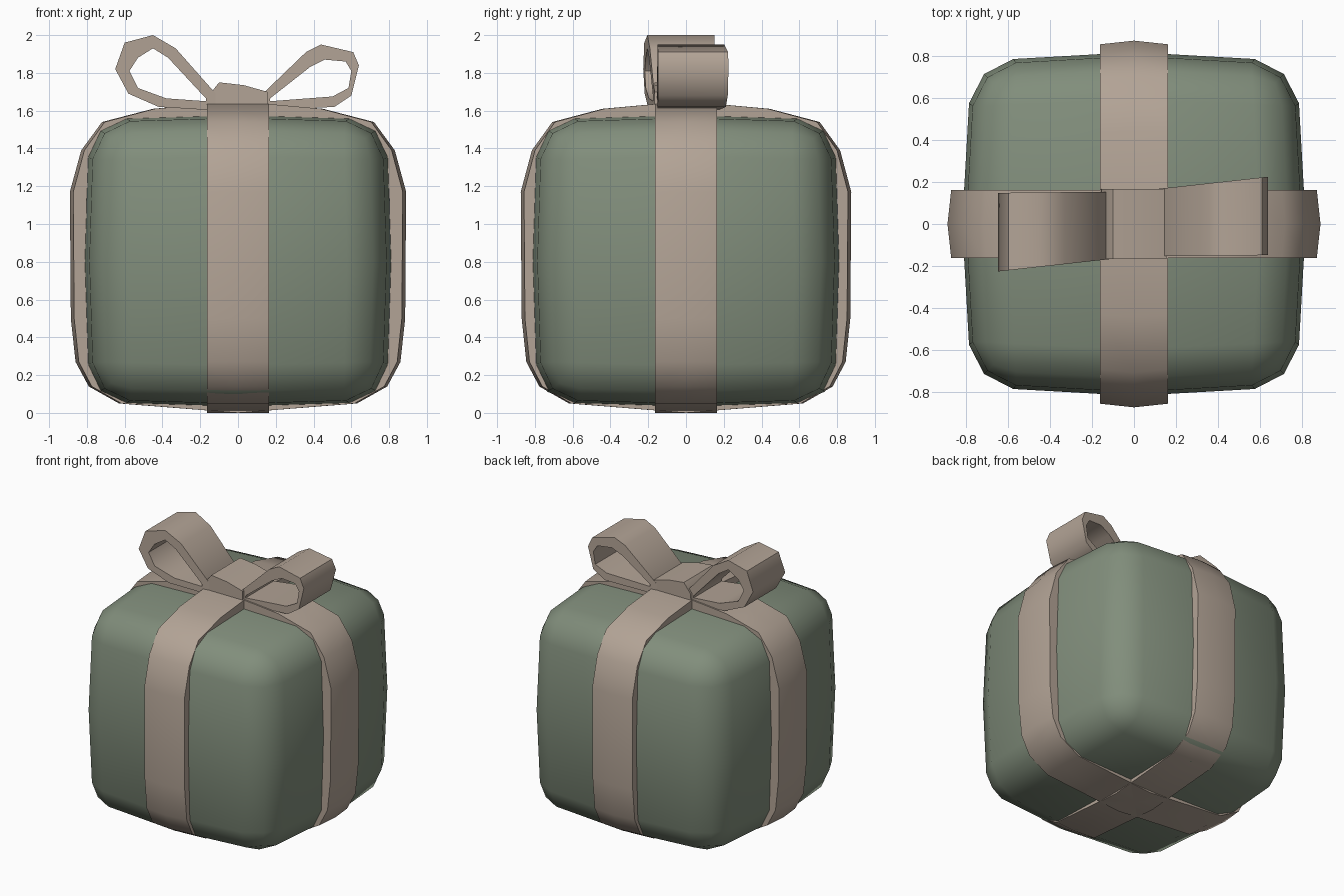
import bpy, bmesh, math

if "Cube" in bpy.data.objects:
    bpy.data.objects.remove(bpy.data.objects["Cube"], do_unlink=True)


def material(name, rgb):
    m = bpy.data.materials.new(name)
    m.use_nodes = True
    colour = (*rgb, 1)
    m.diffuse_color = colour
    bsdf = next(n for n in m.node_tree.nodes if n.type == 'BSDF_PRINCIPLED')
    bsdf.inputs["Base Color"].default_value = colour
    return m


green = material("sage green", (0.22, 0.27, 0.20))
beige = material("ribbon beige", (0.45, 0.37, 0.305))


def finish(name, bm, mat, angle):
    bmesh.ops.recalc_face_normals(bm, faces=bm.faces[:])
    mesh = bpy.data.meshes.new(name)
    bm.to_mesh(mesh)
    bm.free()
    mesh.materials.append(mat)
    mesh.shade_smooth()
    mesh.set_sharp_from_angle(angle=math.radians(angle))
    obj = bpy.data.objects.new(name, mesh)
    bpy.context.collection.objects.link(obj)
    return obj


def bridge(name, rings, wrap=False, caps=False, angle=50):
    """Join closed rings of points into one skin."""
    bm = bmesh.new()
    loops = [[bm.verts.new(p) for p in ring] for ring in rings]
    pairs = list(zip(loops, loops[1:]))
    if wrap:
        pairs.append((loops[-1], loops[0]))
    for a, b in pairs:
        for i in range(len(a)):
            j = (i + 1) % len(a)
            bm.faces.new((a[i], a[j], b[j], b[i]))
    if caps:
        bm.faces.new(loops[0])
        bm.faces.new(loops[-1])
    return finish(name, bm, beige, angle)


# Box: bevelled block whose faces swell towards their middles
HALF, HEIGHT, MID = 0.82, 0.775, 0.805
bm = bmesh.new()
bmesh.ops.create_cube(bm, size=2)
for v in bm.verts:
    v.co.x *= HALF
    v.co.y *= HALF
    v.co.z *= HEIGHT
bmesh.ops.bevel(bm, geom=bm.edges[:], offset=0.2, segments=2, profile=0.5, affect='EDGES')
for axis in ((1, 0, 0), (0, 1, 0), (0, 0, 1)):
    bmesh.ops.bisect_plane(bm, geom=bm.verts[:] + bm.edges[:] + bm.faces[:],
                           plane_co=(0, 0, 0), plane_no=axis)
for v in bm.verts:
    x, y, z = v.co
    sx, sy, sz = (x / HALF) ** 2, (y / HALF) ** 2, (z / HEIGHT) ** 2
    v.co = (x * (1 - 0.07 * sy) * (1 - 0.04 * sz),
            y * (1 - 0.07 * sx) * (1 - 0.04 * sz),
            MID + z * (1 - 0.04 * sx) * (1 - 0.04 * sy))
finish("gift_box", bm, green, 60)

# Two crowned ribbon bands wrapped round the box, crossing above and below
right_half = [(0, 0), (0.63, 0.05), (0.79, 0.14), (0.86, 0.27), (0.885, 0.5),
              (0.89, 1.17), (0.83, 1.39), (0.72, 1.54), (0.45, 1.61), (0, 1.65)]
profile = right_half + [(-x, z) for x, z in reversed(right_half[1:-1])]


def band(name, along_x):
    rings = []
    for offset, side, rise in ((-0.163, 0.9, 0.9), (-0.163, 0.98, 1), (0, 1, 1),
                               (0.163, 0.98, 1), (0.163, 0.9, 0.9)):
        ring = []
        for u, z in profile:
            u, z = u * side, MID + (z - MID) * rise
            ring.append((u, offset, z) if along_x else (offset, u * 0.983, z))
        rings.append(ring)
    bridge(name, rings)


band("side_ribbon", True)
band("front_ribbon", False)

# Bow loops: an outer and an inner outline, skewed sideways towards the tip
right_outer = [(0.1, 1.66), (0.36, 1.91), (0.44, 1.95), (0.61, 1.91),
               (0.64, 1.84), (0.60, 1.68), (0.51, 1.62), (0.1, 1.60)]
right_inner = [(0.17, 1.665), (0.38, 1.83), (0.46, 1.87), (0.57, 1.86),
               (0.60, 1.81), (0.585, 1.72), (0.50, 1.675), (0.17, 1.65)]
left_outer = [(-0.1, 1.67), (-0.33, 1.93), (-0.45, 2.0), (-0.60, 1.96),
              (-0.65, 1.82), (-0.58, 1.69), (-0.42, 1.62), (-0.1, 1.60)]
left_inner = [(-0.17, 1.665), (-0.37, 1.88), (-0.45, 1.93), (-0.53, 1.88),
              (-0.575, 1.81), (-0.53, 1.72), (-0.38, 1.665), (-0.17, 1.65)]


def bow_loop(name, outer, inner):
    def ring(outline, side):
        return [(x, 0.06 * x + side * (0.155 + 0.05 * abs(x)), z) for x, z in outline]
    bridge(name, [ring(outer, -1), ring(outer, 1), ring(inner, 1), ring(inner, -1)], wrap=True)


bow_loop("left_bow_loop", right_outer, right_inner)
bow_loop("right_bow_loop", left_outer, left_inner)

# Knot: short slanted fold between the loops
knot = [(-0.16, 1.56), (-0.155, 1.68), (-0.1, 1.75), (0.03, 1.735), (0.155, 1.70), (0.155, 1.56)]
bridge("bow_knot", [[(x, y, z) for x, z in knot] for y in (-0.168, 0.168)], caps=True)
